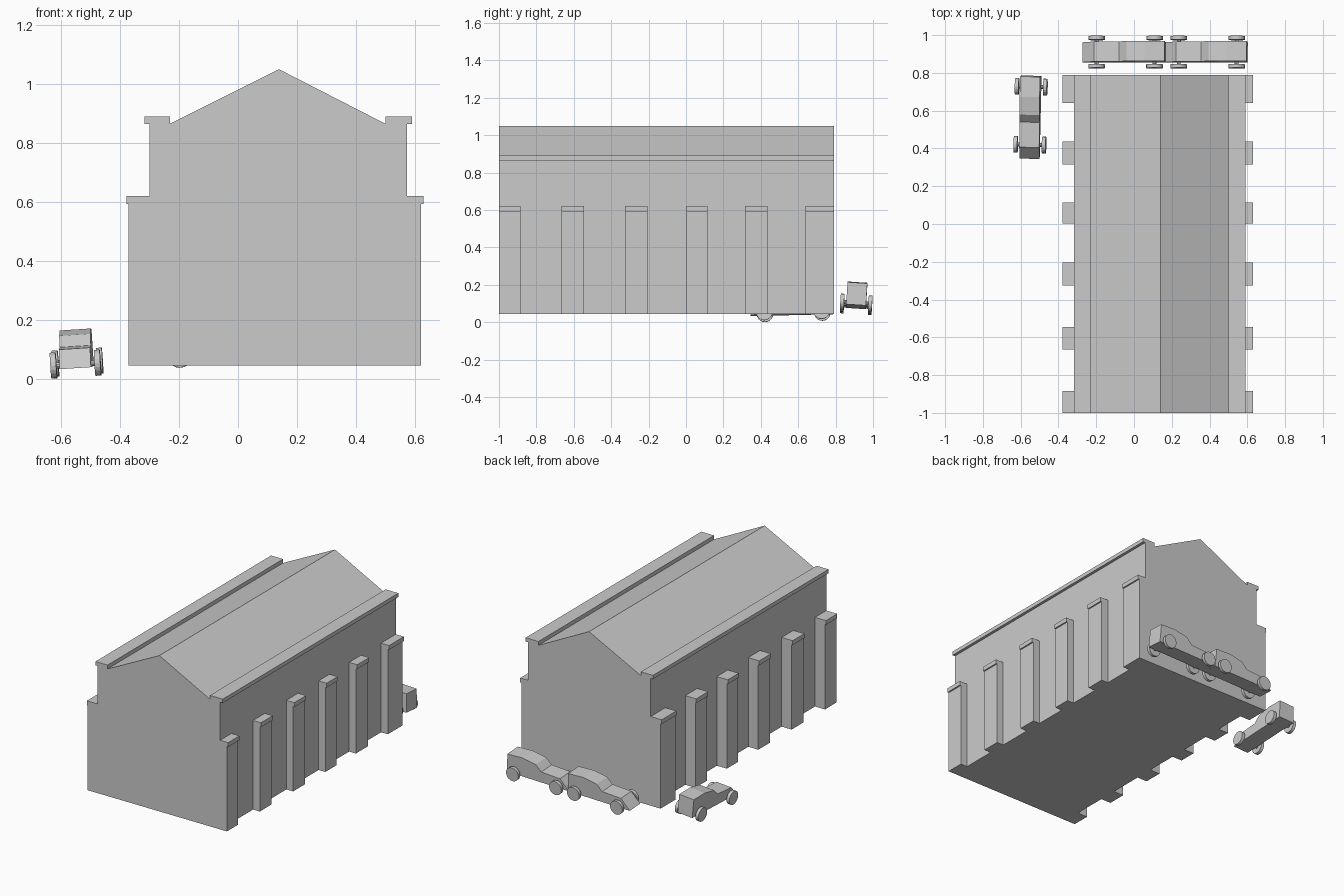
import bpy, bmesh
from math import radians
from mathutils import Matrix, Vector, Euler

if "Cube" in bpy.data.objects:
    bpy.data.objects.remove(bpy.data.objects["Cube"])


def prism(name, profile, y0, y1, matrix=Matrix()):
    """Extrude an (x, z) profile from y0 to y1."""
    bm = bmesh.new()
    face = bm.faces.new([bm.verts.new((x, y0, z)) for x, z in profile])
    top = bmesh.ops.extrude_face_region(bm, geom=[face])
    verts = [v for v in top["geom"] if isinstance(v, bmesh.types.BMVert)]
    bmesh.ops.translate(bm, verts=verts, vec=(0, y1 - y0, 0))
    bmesh.ops.recalc_face_normals(bm, faces=bm.faces)
    bm.transform(matrix)
    return finish(name, bm)


def finish(name, bm):
    mesh = bpy.data.meshes.new(name)
    bm.to_mesh(mesh)
    bm.free()
    obj = bpy.data.objects.new(name, mesh)
    bpy.context.collection.objects.link(obj)
    return obj


def box(name, x0, x1, y0, y1, z0, z1):
    return prism(name, [(x0, z0), (x1, z0), (x1, z1), (x0, z1)], y0, y1)


def lathe_rod(bm, x, y, z, radius, length, sides):
    """Cylinder lying along y."""
    m = Matrix.Translation((x, y, z)) @ Matrix.Rotation(radians(90), 4, 'X')
    bmesh.ops.create_cone(bm, cap_ends=True, segments=sides, radius1=radius,
                          radius2=radius, depth=length, matrix=m)


# Hall: walls, projecting eaves and gabled roof in one section
BASE = 0.045
prism("hall", [(-0.301, BASE), (0.573, BASE), (0.573, 0.865), (0.591, 0.865),
               (0.591, 0.89), (0.5, 0.89), (0.5, 0.865), (0.139, 1.05),
               (-0.231, 0.865), (-0.231, 0.89), (-0.317, 0.89),
               (-0.317, 0.865), (-0.301, 0.865)], -1.0, 0.79)

# Buttresses with overhanging caps along both long walls
BAYS = [(-1.0, -0.885), (-0.665, -0.545), (-0.325, -0.205),
        (0.003, 0.115), (0.315, 0.437), (0.64, 0.79)]
for y0, y1 in BAYS:
    box("buttress_left", -0.372, -0.301, y0, y1, BASE, 0.592)
    box("buttress_cap_left", -0.379, -0.301, y0, y1, 0.592, 0.62)
    box("buttress_right", 0.573, 0.621, y0, y1, BASE, 0.592)
    box("buttress_cap_right", 0.573, 0.63, y0, y1, 0.592, 0.62)

# Parked cars: nose at the local origin, tail along +x, leaning slightly
CAR = [(0.0, 0.032), (0.44, 0.032), (0.437, 0.15), (0.33, 0.156),
       (0.235, 0.14), (0.195, 0.102), (0.062, 0.097)]


def car(location, yaw):
    tilt = Euler((radians(-3.7), radians(-1.3), radians(yaw))).to_matrix().to_4x4()
    place = Matrix.Translation(location) @ tilt
    prism("car_body", CAR, -0.053, 0.053, place)
    bm = bmesh.new()
    for x in (0.075, 0.382):
        lathe_rod(bm, x, 0, 0.044, 0.011, 0.14, 10)
        for y in (-0.075, 0.075):
            lathe_rod(bm, x, y, 0.044, 0.044, 0.02, 20)
    bm.transform(place)
    finish("car_wheels", bm)


car((-0.272, 0.907, 0.041), 0)
car((0.163, 0.907, 0.051), 0)
car((-0.55, 0.346, 0.004), 88.7)
